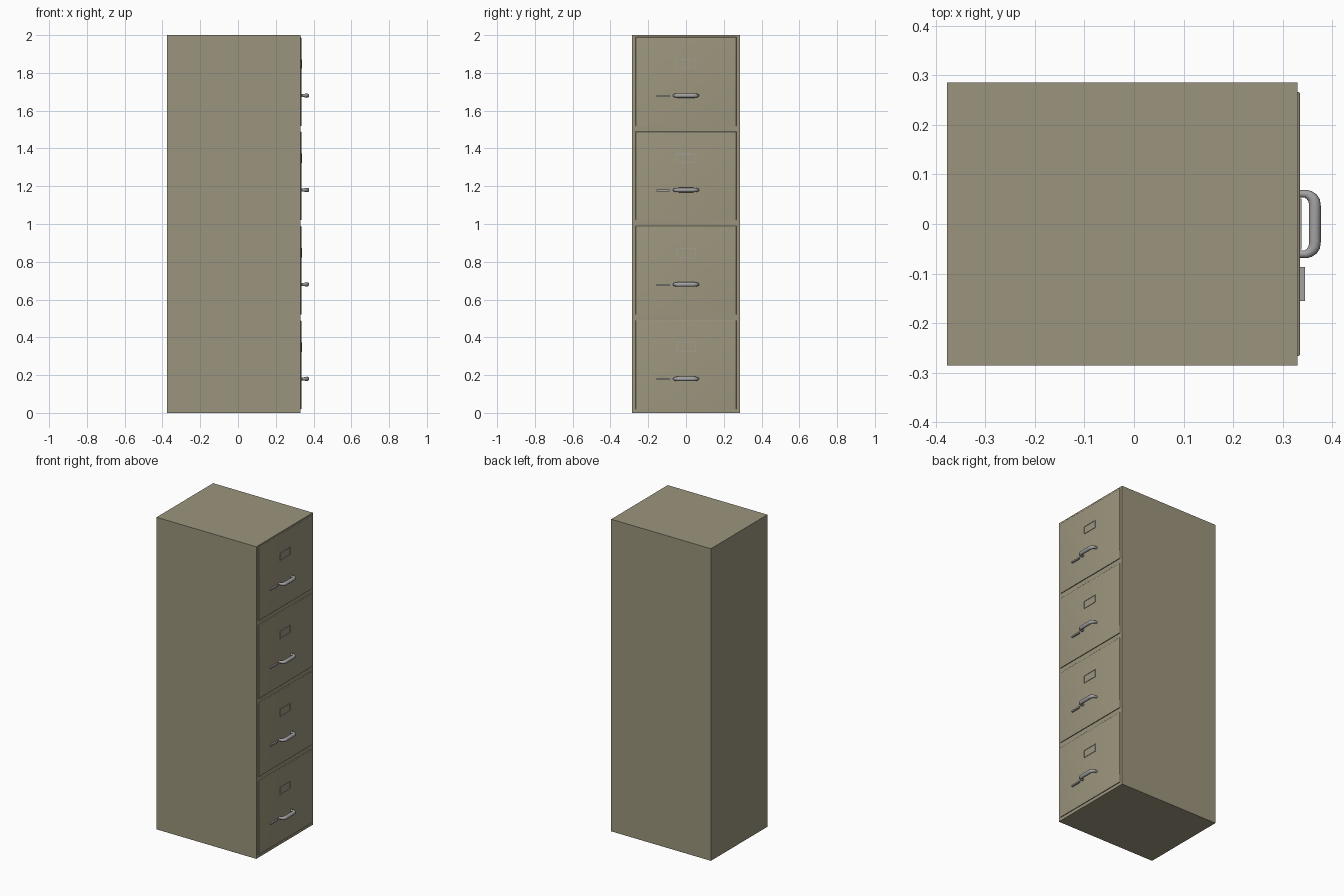
import bpy, bmesh, math

if "Cube" in bpy.data.objects:
    bpy.data.objects.remove(bpy.data.objects["Cube"])

DRAWERS, PITCH = 4, 0.5
FACE_X = 0.335          # front plane of the drawer panels


def material(name, color):
    m = bpy.data.materials.new(name)
    m.diffuse_color = (*color, 1)
    m.use_nodes = True
    m.node_tree.nodes["Principled BSDF"].inputs["Base Color"].default_value = m.diffuse_color
    return m


OLIVE = material("olive_paint", (0.33, 0.30, 0.205))
STEEL = material("steel", (0.37, 0.36, 0.37))


def add_object(name, bm, mat):
    me = bpy.data.meshes.new(name)
    bm.to_mesh(me)
    bm.free()
    me.materials.append(mat)
    ob = bpy.data.objects.new(name, me)
    bpy.context.collection.objects.link(ob)
    return ob


def add_box(bm, lo, hi):
    verts = bmesh.ops.create_cube(bm, size=1)["verts"]
    for v in verts:
        v.co = [(a + b) / 2 + c * (b - a) for a, b, c in zip(lo, hi, v.co)]


def box(name, lo, hi, mat):
    bm = bmesh.new()
    add_box(bm, lo, hi)
    return add_object(name, bm, mat)


def smooth(ob, angle=40):
    bpy.ops.object.select_all(action='DESELECT')
    ob.select_set(True)
    bpy.context.view_layer.objects.active = ob
    bpy.ops.object.shade_smooth_by_angle(angle=math.radians(angle))


def drawer_panel(name, z):
    # pressed sheet front: rounded on the top and sides, square at the bottom
    bm = bmesh.new()
    add_box(bm, (0.32, -0.267, z + 0.02), (FACE_X, 0.267, z + 0.49))
    edges = [e for e in bm.edges
             if all(v.co.x > FACE_X - 0.001 for v in e.verts)
             and any(v.co.z > z + 0.4 for v in e.verts)]
    bmesh.ops.bevel(bm, geom=edges, offset=0.005, segments=4,
                    profile=0.5, affect='EDGES')
    smooth(add_object(name, bm, OLIVE))


def label_frame(name, z):
    # thin rectangular card holder
    y, h, t = 0.051, 0.025, 0.003
    bm = bmesh.new()
    for s in (-1, 1):
        a, b = sorted((s * (y - t), s * y))
        add_box(bm, (FACE_X - 0.001, a, z - h), (FACE_X + 0.003, b, z + h))
        a, b = sorted((s * (h - t), s * h))
        add_box(bm, (FACE_X - 0.001, -y + t, z + a),
                (FACE_X + 0.003, y - t, z + b))
    add_object(name, bm, STEEL)


def handle(name, z):
    # round grip with slimmer legs, swept along a mirrored path
    half = [(FACE_X - 0.002, 0.061, 0.6), (0.347, 0.061, 0.68),
            (0.354, 0.058, 0.8), (0.360, 0.053, 0.9),
            (0.364, 0.046, 0.98), (0.365, 0.036, 1.0)]
    path = half + [(x, -y, r) for x, y, r in reversed(half)]
    cu = bpy.data.curves.new(name, 'CURVE')
    cu.dimensions = '3D'
    cu.bevel_depth = 0.012
    cu.bevel_resolution = 4
    cu.use_fill_caps = True
    sp = cu.splines.new('POLY')
    sp.points.add(len(path) - 1)
    for p, (x, y, r) in zip(sp.points, path):
        p.co = (x, y, z, 1)
        p.radius = r
    cu.materials.append(STEEL)
    ob = bpy.data.objects.new(name, cu)
    bpy.context.collection.objects.link(ob)
    bpy.ops.object.select_all(action='DESELECT')
    ob.select_set(True)
    bpy.context.view_layer.objects.active = ob
    bpy.ops.object.convert(target='MESH')
    smooth(bpy.context.object)


# cabinet body
box("cabinet_body", (-0.377, -0.286, 0), (0.33, 0.286, 2), OLIVE)

# four identical drawer fronts with their fittings
for i in range(DRAWERS):
    z = i * PITCH
    drawer_panel(f"drawer_panel_{i + 1}", z)
    label_frame(f"label_frame_{i + 1}", z + 0.347)
    handle(f"handle_{i + 1}", z + 0.18)
    box(f"thumb_latch_{i + 1}", (FACE_X - 0.002, -0.155, z + 0.173),
        (0.345, -0.087, z + 0.182), STEEL)
